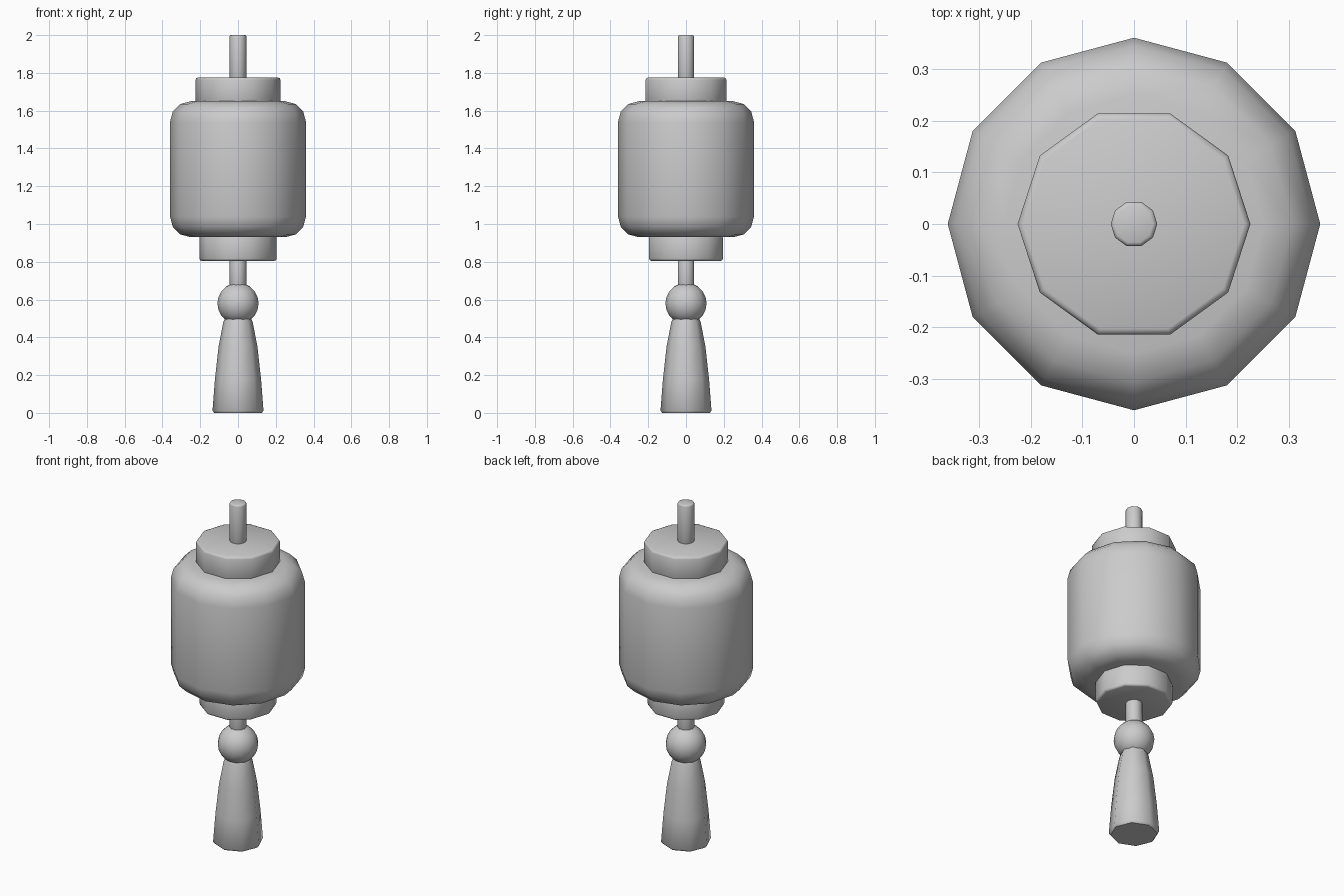
import bpy, bmesh, math

if "Cube" in bpy.data.objects:
    bpy.data.objects.remove(bpy.data.objects["Cube"])


def lathe(name, profile, sides, angle=40):
    """Closed solid of revolution about z from (radius, z) points, bottom to top."""
    bm = bmesh.new()
    rings = []
    for r, z in profile:
        rings.append([bm.verts.new((r * math.cos(2 * math.pi * i / sides),
                                    r * math.sin(2 * math.pi * i / sides), z))
                      for i in range(sides)])
    for a, b in zip(rings, rings[1:]):
        for i in range(sides):
            j = (i + 1) % sides
            bm.faces.new((a[i], a[j], b[j], b[i]))
    bm.faces.new(rings[0][::-1])
    bm.faces.new(rings[-1])
    mesh = bpy.data.meshes.new(name)
    bm.to_mesh(mesh)
    bm.free()
    obj = bpy.data.objects.new(name, mesh)
    bpy.context.collection.objects.link(obj)
    smooth(obj, angle)
    return obj


def smooth(obj, angle):
    bpy.ops.object.select_all(action='DESELECT')
    obj.select_set(True)
    bpy.context.view_layer.objects.active = obj
    bpy.ops.object.shade_smooth_by_angle(angle=math.radians(angle))


def rounded(radius, z0, z1, bevel, segments):
    """Cylinder profile with rounded rims."""
    arc = [math.pi / 2 * i / segments for i in range(segments + 1)]
    low = [(radius - bevel + bevel * math.sin(a), z0 + bevel - bevel * math.cos(a)) for a in arc]
    return low + [(r, z0 + z1 - z) for r, z in reversed(low)]


# Lantern body with softly rounded shoulders
lathe("lantern_body", rounded(0.36, 0.93, 1.65, 0.11, 3), 12)

# Collars above and below
lathe("top_collar", rounded(0.225, 1.64, 1.775, 0.012, 2), 10, 50)
lathe("bottom_collar", rounded(0.205, 0.805, 0.94, 0.012, 2), 10, 50)

# Hanging rod and tassel cord
lathe("hanging_rod", rounded(0.045, 1.75, 2.0, 0.008, 2), 10, 60)
lathe("tassel_cord", rounded(0.045, 0.65, 0.83, 0.008, 2), 10, 60)

# Bead
bpy.ops.mesh.primitive_uv_sphere_add(segments=16, ring_count=10, radius=0.109, location=(0, 0, 0.58))
bead = bpy.context.object
bead.name = "bead"
smooth(bead, 60)

# Flared tassel
lathe("tassel", [(0.126, 0), (0.135, 0.012), (0.122, 0.18), (0.103, 0.35),
                 (0.078, 0.48), (0.07, 0.5)], 8, 50)
